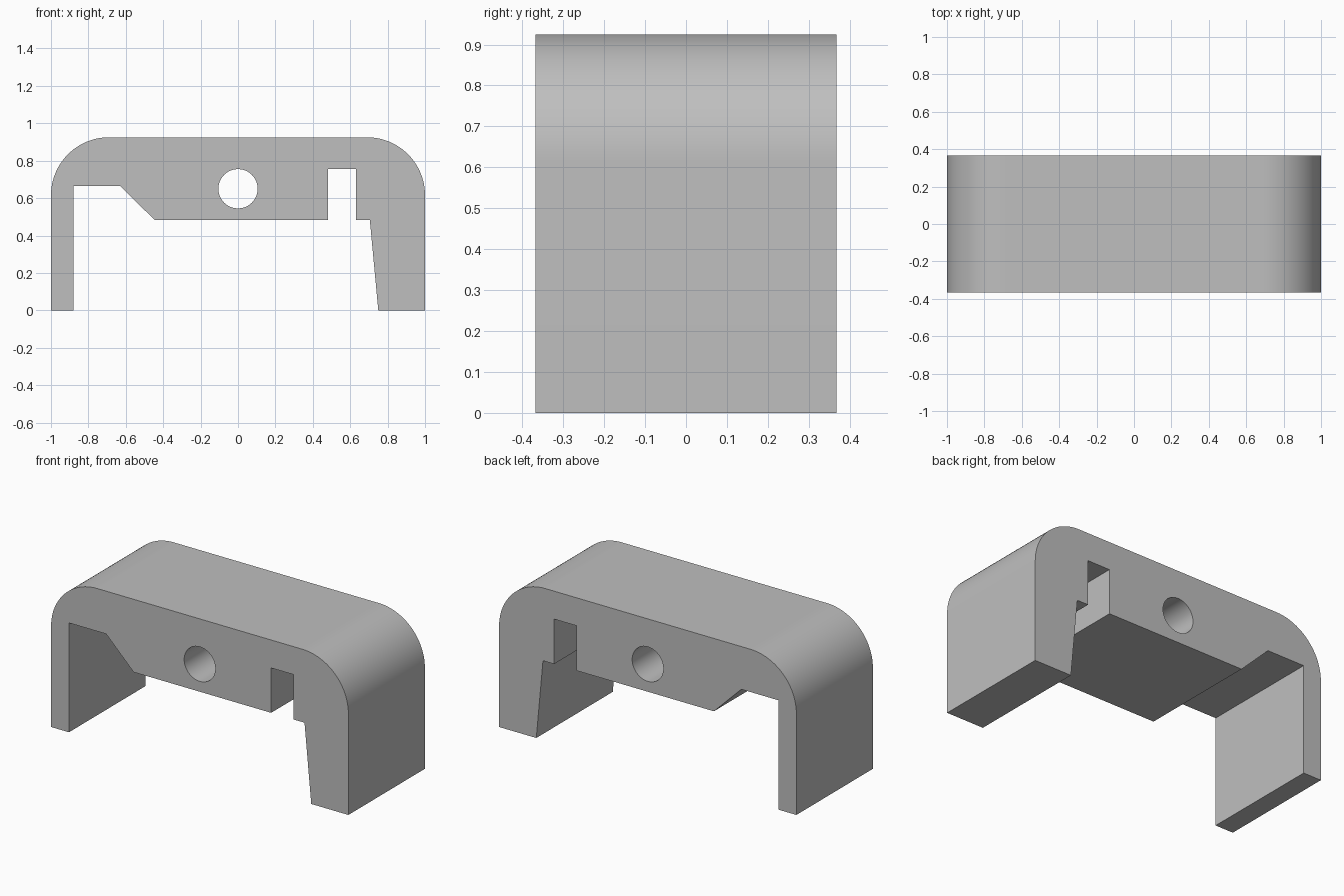
import bpy, bmesh
from math import sin, cos, pi, radians

cube = bpy.data.objects.get("Cube")
if cube:
    bpy.data.objects.remove(cube, do_unlink=True)

HEIGHT, DEPTH, RADIUS = 0.925, 0.735, 0.31

grey = bpy.data.materials.new("light_grey")
grey.use_nodes = True
colour = (0.52, 0.52, 0.52, 1)
grey.diffuse_color = colour
grey.node_tree.nodes["Principled BSDF"].inputs["Base Color"].default_value = colour


def arc(cx, cz, r, start, end, steps):
    angles = [start + (end - start) * i / steps for i in range(steps + 1)]
    return [(cx + r * cos(a), cz + r * sin(a)) for a in angles]


def extrude_profile(name, points, depth):
    """Extrude an x-z outline along y, centred on y = 0."""
    bm = bmesh.new()
    face = bm.faces.new([bm.verts.new((x, -depth / 2, z)) for x, z in points])
    result = bmesh.ops.extrude_face_region(bm, geom=[face])
    moved = [v for v in result["geom"] if isinstance(v, bmesh.types.BMVert)]
    bmesh.ops.translate(bm, verts=moved, vec=(0, depth, 0))
    bmesh.ops.recalc_face_normals(bm, faces=bm.faces)
    mesh = bpy.data.meshes.new(name)
    bm.to_mesh(mesh)
    bm.free()
    mesh.materials.append(grey)
    obj = bpy.data.objects.new(name, mesh)
    bpy.context.collection.objects.link(obj)
    return obj


# Underside: thin leg, chamfered block, slot, tapered leg
underside = [(-1, 0), (-0.88, 0), (-0.88, 0.665), (-0.63, 0.665),
             (-0.445, 0.482), (0.48, 0.482), (0.48, 0.755), (0.63, 0.755),
             (0.63, 0.482), (0.705, 0.482), (0.75, 0), (1, 0)]
# Rounded shoulders
shoulder_z = HEIGHT - RADIUS
left_shoulder = arc(1 - RADIUS, shoulder_z, RADIUS, 0, pi / 2, 24)
right_shoulder = arc(RADIUS - 1, shoulder_z, RADIUS, pi / 2, pi, 24)
bracket = extrude_profile("bracket_body", underside + left_shoulder + right_shoulder, DEPTH)

# Round through hole
cutter = extrude_profile("hole_cutter", arc(0, 0.65, 0.105, 0, 2 * pi, 48)[:-1], DEPTH * 2)
cutter.hide_render = True
hole = bracket.modifiers.new("through_hole", "BOOLEAN")
hole.operation = "DIFFERENCE"
hole.solver = "EXACT"
hole.object = cutter

bpy.ops.object.select_all(action="DESELECT")
bpy.context.view_layer.objects.active = bracket
bracket.select_set(True)
bpy.ops.object.modifier_apply(modifier=hole.name)
bpy.data.objects.remove(cutter, do_unlink=True)
bpy.ops.object.shade_smooth_by_angle(angle=radians(30))
